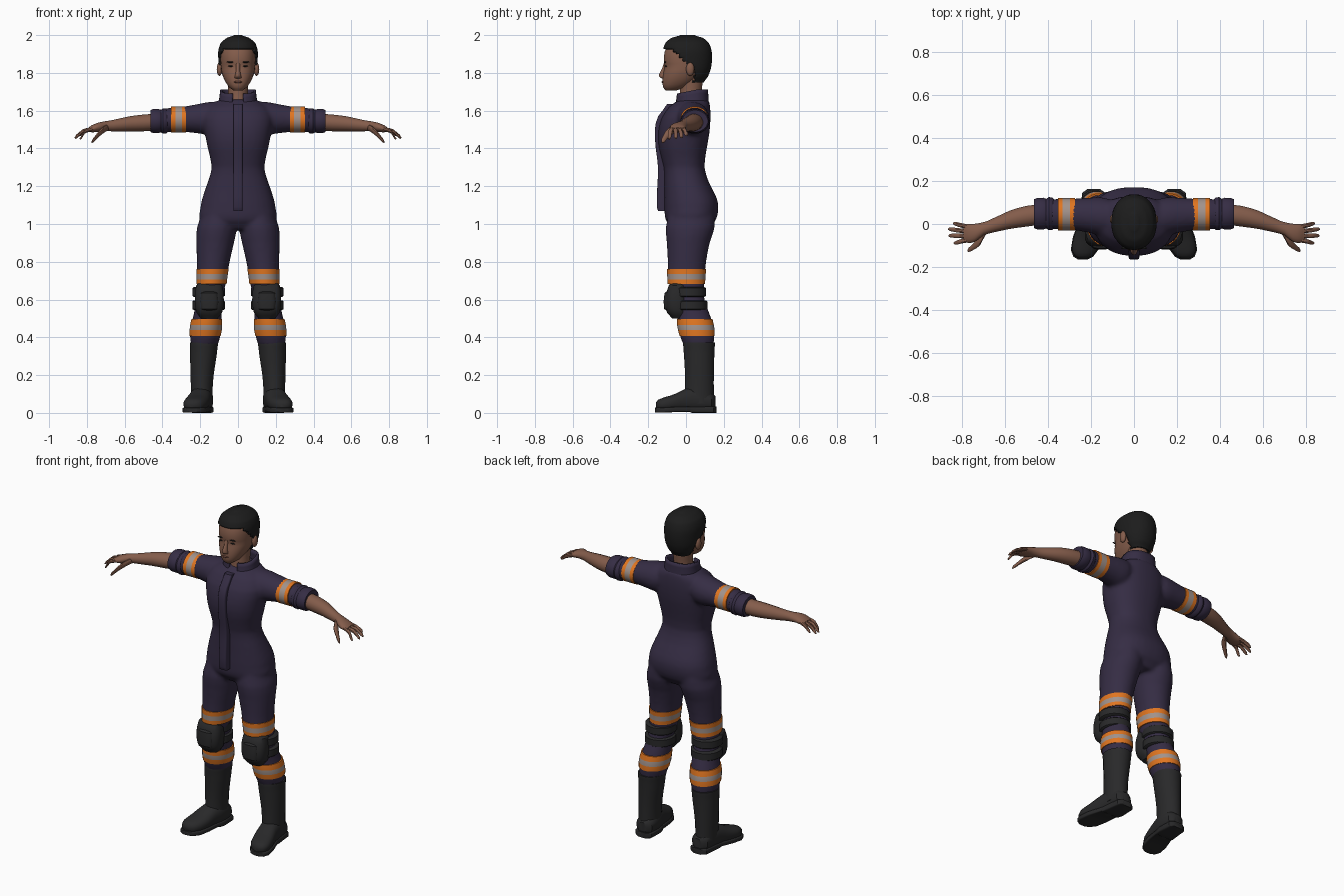
import bpy, bmesh, math
from mathutils import Matrix, Vector


def material(name, rgb):
    m = bpy.data.materials.new(name)
    m.diffuse_color = (*rgb, 1)
    return m


NAVY = material("navy cloth", (0.036, 0.026, 0.058))
ORANGE = material("orange band", (0.75, 0.18, 0.015))
GREY = material("reflective grey", (0.36, 0.29, 0.26))
SKIN = material("skin", (0.23, 0.108, 0.07))
LIPS = material("lips", (0.16, 0.065, 0.045))
BLACK = material("black rubber", (0.022, 0.022, 0.023))
HAIR = material("dark hair", (0.012, 0.012, 0.012))


def smooth_rings(rings, sub):
    """Catmull-Rom interpolation of ring parameters."""
    out = []
    for i in range(len(rings) - 1):
        a, b = rings[max(i - 1, 0)], rings[i]
        c, d = rings[i + 1], rings[min(i + 2, len(rings) - 1)]
        for k in range(sub):
            t = k / sub
            row = [0.5 * (2 * q + (r - o) * t + (2 * o - 5 * q + 4 * r - u) * t * t
                          + (3 * q - o - 3 * r + u) * t ** 3)
                   for o, q, r, u in zip(a, b, c, d)]
            row[0] = b[0] + (c[0] - b[0]) * t
            out.append(row)
    return out + [rings[-1]]


def loft(bm, axis, rings, n=20, p=2.0, sub=2, s=1):
    """Superellipse rings (t, c1, c2, r1, r2) skinned along an axis."""
    loops = []
    for t, c1, c2, r1, r2 in smooth_rings(rings, sub):
        loop = []
        for k in range(n):
            a = 2 * math.pi * (k + 0.5) / n
            ca, sa = math.cos(a), math.sin(a)
            u = c1 + r1 * math.copysign(abs(ca) ** (2 / p), ca)
            v = c2 + r2 * math.copysign(abs(sa) ** (2 / p), sa)
            x, y, z = {"x": (t, u, v), "y": (u, t, v), "z": (u, v, t)}[axis]
            loop.append(bm.verts.new((x * s, y, z)))
        loops.append(loop)
    for A, B in zip(loops, loops[1:]):
        for k in range(n):
            j = (k + 1) % n
            bm.faces.new((A[k], A[j], B[j], B[k]))
    bm.faces.new(loops[0])
    bm.faces.new(loops[-1][::-1])


def fb(z, rx, front, back, cx=0):
    """Ring from half width plus front and back y."""
    return (z, cx, (front + back) / 2, rx, (back - front) / 2)


def make(name, bm, mats, mirror=False, rule=None):
    bmesh.ops.recalc_face_normals(bm, faces=bm.faces)
    if rule:
        for f in bm.faces:
            f.material_index = rule(f.calc_center_median())
    me = bpy.data.meshes.new(name)
    bm.to_mesh(me)
    bm.free()
    ob = bpy.data.objects.new(name, me)
    bpy.context.collection.objects.link(ob)
    for m in mats:
        me.materials.append(m)
    if mirror:
        ob.modifiers.new("mirror", "MIRROR").use_mirror_merge = False
    return ob


def part(name, axis, rings, mats, mirror=False, rule=None, **kw):
    bm = bmesh.new()
    loft(bm, axis, rings, **kw)
    return make(name, bm, mats, mirror, rule)


def blob(bm, loc, size):
    bmesh.ops.create_uvsphere(bm, u_segments=14, v_segments=8, radius=1,
                              matrix=Matrix.Translation(loc) @ Matrix.Diagonal((*size, 1)))


# Coverall: torso, legs and sleeves fused into one skin
bm = bmesh.new()
loft(bm, "z", [fb(.97, .11, -.07, .12), fb(1.02, .2, -.108, .158), fb(1.08, .2, -.114, .172),
               fb(1.14, .188, -.114, .162), fb(1.22, .161, -.114, .122), fb(1.3, .139, -.118, .098),
               fb(1.4, .16, -.143, .11), fb(1.48, .175, -.148, .124), fb(1.56, .185, -.13, .13),
               fb(1.62, .16, -.09, .128), fb(1.655, .105, -.045, .12), fb(1.665, .06, -.02, .09)],
     n=32, p=2.3)
LEG = [(1.07, .1, .03, .09, .12), (.98, .112, .022, .106, .13), (.9, .121, .012, .1, .114),
       (.8, .131, .005, .087, .102), (.7, .14, .002, .079, .097), (.6, .152, .016, .07, .082),
       (.52, .161, .04, .074, .087), (.45, .17, .053, .082, .095), (.4, .174, .06, .08, .09),
       (.355, .178, .067, .07, .08)]
SLEEVE = [(.06, .03, 1.575, .07, .07), (.14, .035, 1.56, .088, .088), (.2, .04, 1.558, .083, .08),
          (.28, .045, 1.555, .073, .068), (.35, .046, 1.552, .071, .065), (.42, .047, 1.545, .068, .06)]
for s in (1, -1):
    loft(bm, "z", LEG, n=24, s=s)
    loft(bm, "x", SLEEVE, n=24, s=s)
suit = make("coverall", bm, [NAVY])
rm = suit.modifiers.new("fuse", "REMESH")
rm.mode, rm.voxel_size, rm.use_smooth_shade = "VOXEL", 0.011, True
sm = suit.modifiers.new("relax", "SMOOTH")
sm.factor, sm.iterations = 0.5, 5

# Front placket
part("front_placket", "z", [(z, 0, y + .03, .025, .03) for z, y in (
    (1.07, -.148), (1.09, -.155), (1.2, -.152), (1.3, -.148), (1.4, -.16), (1.5, -.165),
    (1.57, -.148), (1.635, -.1))], [NAVY], n=16, p=7)

# Standing collar, open at the front
bm = bmesh.new()
loft(bm, "z", [fb(1.615, .108, -.066, .122), fb(1.65, .102, -.058, .12), fb(1.712, .095, -.05, .117)],
     n=40, p=2.4, sub=3)
bmesh.ops.delete(bm, geom=[f for f in bm.faces if len(f.verts) > 4 or (
    f.calc_center_median().y < 0 and abs(f.calc_center_median().x) < .034)], context="FACES")
for v in bm.verts:
    v.co.z -= max(0, .06 - v.co.y) * .2 * (v.co.z > 1.64)
collar = make("collar", bm, [NAVY])
so = collar.modifiers.new("thickness", "SOLIDIFY")
so.thickness = .013

# Reflective bands: orange with a grey middle stripe
part("arm_band", "x", [(x, .0455, 1.553, .0755, .0695) for x in (.275, .297, .332, .354)],
     [ORANGE, GREY], True, lambda c: int(.297 < c.x < .332), n=24, sub=1)
part("thigh_band", "z", [(.682, .1405, .002, .081, .1), (.705, .139, .002, .082, .101),
                         (.735, .137, .002, .084, .103), (.762, .135, .003, .086, .105)],
     [ORANGE, GREY], True, lambda c: int(.705 < c.z < .735), n=24, sub=1)
part("calf_band", "z", [(.408, .174, .059, .083, .094), (.438, .171, .055, .086, .098),
                        (.466, .169, .05, .085, .098), (.497, .165, .046, .082, .095)],
     [ORANGE, GREY], True, lambda c: int(.438 < c.z < .466), n=24, sub=1)

# Rolled cuffs
part("rolled_cuff", "x", [(x, .048, 1.545, r + .006, r - .004) for x, r in (
    (.368, .058), (.38, .07), (.396, .072), (.408, .064), (.422, .069), (.45, .068),
    (.464, .062), (.462, .045))], [NAVY], True, n=20, sub=1)

# Forearm, palm, fingers and thumb
bm = bmesh.new()
loft(bm, "x", [(.42, .045, 1.54, .048, .045), (.5, .036, 1.535, .049, .045), (.58, .019, 1.53, .043, .04),
               (.66, -.008, 1.521, .033, .031), (.7, -.022, 1.518, .031, .027), (.74, -.041, 1.512, .043, .025),
               (.775, -.044, 1.504, .044, .019), (.792, -.044, 1.5, .036, .011)], n=16)
for y0, xt, yt, zt in ((-.01, .842, .002, 1.468), (-.033, .865, -.024, 1.458),
                       (-.056, .863, -.054, 1.455), (-.077, .838, -.088, 1.452)):
    loft(bm, "x", [(.755, y0, 1.506, .009, .009), (.785, y0, 1.5, .0115, .012),
                   ((xt + .785) / 2, (y0 + yt) / 2, 1.489, .011, .0115),
                   (xt - .008, yt, zt + .006, .009, .009), (xt, yt, zt, .003, .003)], n=8)
loft(bm, "x", [(.685, -.03, 1.513, .014, .016), (.715, -.075, 1.497, .024, .018),
               (.745, -.104, 1.468, .016, .014), (.768, -.12, 1.442, .011, .011),
               (.775, -.124, 1.434, .003, .004)], n=10)
make("bare_arm", bm, [SKIN], True)

# Knee pads with shell, raised cap and straps
part("knee_pad", "z", [fb(z, rx, f, .01, .152) for z, rx, f in (
    (.692, .05, -.07), (.675, .07, -.092), (.62, .077, -.108), (.57, .076, -.11),
    (.53, .068, -.1), (.5, .045, -.075))], [BLACK], True, n=20, p=2.7)
part("knee_cap", "z", [fb(z, rx, f, -.05, .152) for z, rx, f in (
    (.645, .03, -.1), (.635, .046, -.114), (.59, .052, -.119), (.55, .046, -.116),
    (.54, .03, -.1))], [BLACK], True, n=16, p=3, sub=1)
for nm, z in (("upper_knee_strap", .64), ("lower_knee_strap", .57)):
    part(nm, "z", [(z + d, .156, .017 + (.64 - z) * .1, .079 + r, .082 + r) for d, r in (
        (-.026, 0), (-.02, .008), (.02, .008), (.026, 0))], [BLACK], True, n=20, sub=1)

# Boots: shaft, foot and sole
part("boot_shaft", "z", [(.372, .18, .069, .066, .075), (.372, .18, .069, .076, .085),
                         (.35, .181, .069, .074, .084), (.28, .185, .07, .069, .08),
                         (.2, .19, .071, .062, .077), (.12, .192, .071, .058, .077),
                         (.05, .192, .071, .058, .078)], [BLACK], True, n=20)
part("boot_foot", "y", [(.155, .187, .055, .025, .035), (.135, .188, .06, .052, .05), (.06, .191, .07, .06, .068),
                        (0, .202, .067, .059, .062), (-.06, .216, .054, .064, .046),
                        (-.115, .229, .046, .06, .037), (-.148, .235, .042, .042, .028),
                        (-.16, .237, .04, .02, .014)], [BLACK], True, n=20, p=2.4)
part("boot_sole", "y", [(.162, .187, .017, .03, .017), (.145, .187, .017, .054, .017), (.06, .19, .017, .06, .017),
                        (.03, .195, .017, .058, .017), (.02, .198, .02, .057, .014), (-.06, .217, .018, .067, .014),
                        (-.12, .23, .015, .064, .014), (-.152, .236, .015, .046, .014),
                        (-.165, .238, .015, .022, .012)], [BLACK], True, n=20, p=7, sub=1)

# Neck, head, ears and nose
bm = bmesh.new()
loft(bm, "z", [fb(1.61, .065, -.045, .085), fb(1.66, .054, -.035, .08), fb(1.72, .053, -.032, .085),
               fb(1.8, .06, -.03, .095)], n=20)
loft(bm, "z", [fb(1.707, .024, -.108, -.05), fb(1.722, .046, -.121, .0), fb(1.755, .069, -.125, .05),
               fb(1.8, .086, -.12, .09), fb(1.835, .091, -.113, .11), fb(1.86, .093, -.118, .118),
               fb(1.91, .093, -.114, .12), fb(1.95, .08, -.095, .105), fb(1.98, .045, -.06, .065)],
     n=32, p=2.25)
loft(bm, "z", [fb(1.768, .01, -.122, -.1), fb(1.774, .018, -.136, -.1), fb(1.787, .016, -.145, -.1),
               fb(1.82, .01, -.129, -.1), fb(1.85, .012, -.118, -.1)], n=12)
for s in (1, -1):
    blob(bm, (.098 * s, .022, 1.82), (.015, .022, .036))
make("head", bm, [SKIN])

# Hair cap with face opening
bm = bmesh.new()
loft(bm, "z", [fb(1.75, .058, -.0, .095), fb(1.78, .08, -.05, .116), fb(1.82, .097, -.09, .131),
               fb(1.87, .104, -.119, .138), fb(1.92, .104, -.122, .135), fb(1.96, .09, -.108, .12),
               fb(1.985, .06, -.078, .09), fb(2.0, .02, -.03, .045)], n=48, p=2.15, sub=5)


def is_face(c):
    if c.z < 1.835:
        return c.y < .045
    return c.z < 1.925 and c.y < .015 - (c.z - 1.835) * .95


bmesh.ops.delete(bm, geom=[f for f in bm.faces if is_face(f.calc_center_median())], context="FACES")
hair = make("short_hair", bm, [HAIR])
so = hair.modifiers.new("thickness", "SOLIDIFY")
so.thickness = .012

# Eyes, brows and mouth
bm = bmesh.new()
blob(bm, (.038, -.106, 1.836), (.015, .006, .004))
make("eye", bm, [HAIR], True)
bm = bmesh.new()
blob(bm, (.04, -.111, 1.857), (.022, .006, .004))
make("brow", bm, [HAIR], True)
bm = bmesh.new()
blob(bm, (0, -.122, 1.752), (.022, .007, .006))
make("mouth", bm, [LIPS])

# Smooth shading with sharp creases
for ob in bpy.context.scene.objects:
    ob.select_set(True)
bpy.context.view_layer.objects.active = suit
bpy.ops.object.shade_smooth_by_angle(angle=math.radians(40))
